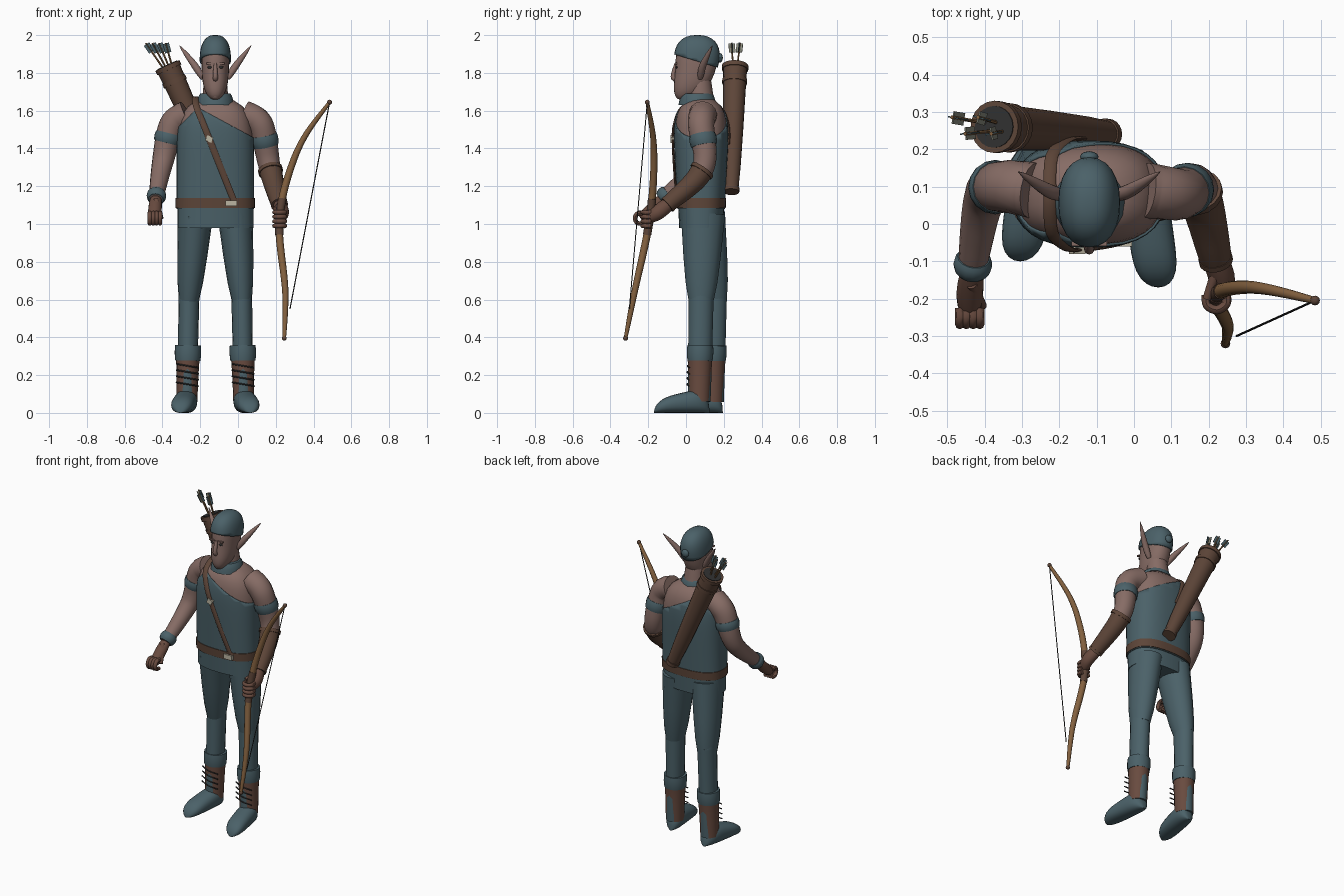
import bpy, bmesh
from math import sin, cos, pi, tau, sqrt, copysign, radians
from mathutils import Vector, Matrix

if "Cube" in bpy.data.objects:
    bpy.data.objects.remove(bpy.data.objects["Cube"])


def material(name, *rgb):
    mat = bpy.data.materials.new(name)
    mat.use_nodes = True
    mat.diffuse_color = (*rgb, 1)
    mat.node_tree.nodes["Principled BSDF"].inputs["Base Color"].default_value = (*rgb, 1)
    return mat


cloth = material("teal cloth", .07, .12, .14)
skin = material("skin", .24, .15, .13)
leather = material("brown leather", .11, .06, .04)
hide = material("boot leather", .14, .07, .05)
wood = material("bow wood", .23, .12, .05)
dark = material("dark cord", .03, .03, .03)
metal = material("pale buckle", .5, .46, .36)
feather = material("grey feather", .24, .25, .2)

X, Y, Z = Matrix.Identity(3)
MID = Vector((-.12, 0, 0))          # the body stands left of the bow's side
SIDES = (("left", 1), ("right", -1))


def finish(bm, name, mat):
    bmesh.ops.recalc_face_normals(bm, faces=bm.faces)
    mesh = bpy.data.meshes.new(name)
    bm.to_mesh(mesh)
    bm.free()
    mesh.materials.append(mat)
    mesh.shade_smooth()
    mesh.set_sharp_from_angle(angle=radians(45))
    ob = bpy.data.objects.new(name, mesh)
    bpy.context.scene.collection.objects.link(ob)
    return ob


def loft(name, rings, mat, sides=24, power=1):
    """Join rings given as (centre, half axis, half axis) and cap both ends."""
    bm = bmesh.new()
    loops = []
    for centre, u, v in rings:
        loop = []
        for k in range(sides):
            ca, sa = cos(tau * k / sides), sin(tau * k / sides)
            loop.append(bm.verts.new(centre + u * copysign(abs(ca) ** power, ca)
                                     + v * copysign(abs(sa) ** power, sa)))
        loops.append(loop)
    for a, b in zip(loops, loops[1:]):
        for k in range(sides):
            bm.faces.new((a[k - 1], a[k], b[k], b[k - 1]))
    bm.faces.new(loops[0])
    bm.faces.new(loops[-1])
    return finish(bm, name, mat)


def spline(points, steps=4):
    points = [Vector(p) for p in points]
    ends = [points[0]] + points + [points[-1]]
    path = []
    for p, q, r, s in zip(ends, ends[1:], ends[2:], ends[3:]):
        for i in range(steps):
            t = i / steps
            path.append((q * 2 + (r - p) * t + (p * 2 - q * 5 + r * 4 - s) * t ** 2
                         + (q * 3 - p - r * 3 + s) * t ** 3) / 2)
    return path + [points[-1]]


def limb(name, points, start, end, mat, bulge=0, flat=1, sides=16, ref=X):
    """Tapered tube on a smooth path, swollen in the middle, flat scales its depth."""
    path = spline(points)
    last = len(path) - 1
    rings = []
    for i, centre in enumerate(path):
        t = i / last
        along = (path[min(i + 1, last)] - path[max(i - 1, 0)]).normalized()
        u = (ref - along * ref.dot(along)).normalized()
        radius = start + (end - start) * t + bulge * sin(pi * t)
        rings.append((centre, u * radius, along.cross(u) * radius * flat))
    return loft(name, rings, mat, sides)


def cut(ob, point, normal):
    bm = bmesh.new()
    bm.from_mesh(ob.data)
    bmesh.ops.bisect_plane(bm, geom=bm.verts[:] + bm.edges[:] + bm.faces[:],
                           plane_co=point, plane_no=normal, clear_outer=True)
    bm.to_mesh(ob.data)
    bm.free()


def thicken(ob):
    ob.modifiers.new("thickness", 'SOLIDIFY').thickness = .008


def box(name, loc, size, mat, turn=Matrix.Identity(4)):
    bm = bmesh.new()
    bmesh.ops.create_cube(bm, size=1, matrix=Matrix.Translation(loc) @ turn @ Matrix.Diagonal((*size, 1)))
    return finish(bm, name, mat)


def ball(name, loc, size, mat):
    bm = bmesh.new()
    bmesh.ops.create_uvsphere(bm, u_segments=12, v_segments=8, radius=1,
                              matrix=Matrix.Translation(loc) @ Matrix.Diagonal((*size, 1)))
    return finish(bm, name, mat)


# Torso rule: a barrel that closes in at the shoulders
def girth(z):
    t = (z - 1.08) / .58
    narrow = sqrt(1 - .8 * t ** 8)
    return .2 * narrow, (.12 + .03 * t) * narrow


def trunk(name, low, high, grow, mat, steps=16):
    rings = []
    for i in range(steps + 1):
        z = low + (high - low) * i / steps
        wide, deep = girth(z)
        rings.append((MID + Y * .08 + Z * z, X * (wide + grow), Y * (deep + grow)))
    return loft(name, rings, mat, 32, .8)


def strap_point(z, side):
    """Point on the chest (-1) or back (1), on a diagonal from hip to shoulder."""
    x = -.02 - .4 * (z - 1.12)
    wide, deep = girth(z)
    reach = (1 - abs((x - MID.x) / wide) ** 2.5) ** .4
    return x, .08 + side * (deep * reach + .012), z


trunk("torso", 1.08, 1.66, 0, skin)
tunic = trunk("tunic", 1.08, 1.66, .006, cloth)
cut(tunic, (-.2, 0, 1.61), (.54, 0, 1))
cut(tunic, (-.2, 0, 1.63), (-1, 0, 1))
thicken(tunic)
trunk("hips", .98, 1.1, .001, cloth)
trunk("belt", 1.085, 1.137, .01, leather)
limb("neck", [MID + Y * .08 + Z * 1.62, MID + Y * .07 + Z * 1.8], .075, .055, skin)
limb("collar", [MID + Y * .06 + Z * 1.63, MID + Y * .06 + Z * 1.69], .1, .08, cloth, .004)

# Shoulder strap and buckles
front = [strap_point(1.12 + .1 * i, -1) for i in range(6)]
back = [strap_point(1.62 - .1 * i, 1) for i in range(3)]
limb("strap", front + [(-.225, .08, 1.67)] + back, .017, .017, leather, 0, .35, 8)
box("belt_buckle", (-.035, -.05, 1.11), (.06, .02, .03), metal)
box("strap_buckle", strap_point(1.45, -1), (.035, .024, .03), metal, Matrix.Rotation(.4, 4, 'Y'))


# Head rule: an egg with a narrow jaw and an upright face
def egg(name, grow, mat, steps=20):
    rings = []
    for i in range(steps + 1):
        h = (1 - cos(pi * i / steps)) / 2
        f = sqrt(1 - abs(2 * h - 1) ** 3)
        centre = MID + Y * (.06 - .075 * (1 - h) ** 3) + Z * (1.655 + (.335 + grow) * h)
        rings.append((centre, X * ((.066 + .012 * h) * f + grow), Y * ((.09 + .035 * h) * f + grow)))
    return loft(name, rings, mat, 24, .9)


egg("head", 0, skin)
hair = egg("hair", .01, cloth)
cut(hair, (0, -.07, 1.9), (0, -.3, -1))
thicken(hair)
ball("hair_knot", MID + Y * .18 + Z * 1.88, (.025, .015, .025), cloth)

# Face and long ears
limb("nose", [MID - Y * .053 + Z * 1.85, MID - Y * .068 + Z * 1.78, MID - Y * .05 + Z * 1.765],
     .007, .012, skin, .004)
box("mouth", MID - Y * .056 + Z * 1.73, (.04, .008, .006), hide)
ball("chin", MID - Y * .035 + Z * 1.68, (.025, .02, .02), skin)
for side, s in SIDES:
    ball(side + "_eye", MID + X * s * .03 - Y * .05 + Z * 1.83, (.013, .006, .007), dark)
    box(side + "_brow", MID + X * s * .03 - Y * .053 + Z * 1.85, (.036, .012, .009), skin)
    limb(side + "_ear", [MID + Vector((s * .065, .075, 1.77)), MID + Vector((s * .11, .09, 1.84)),
                         MID + Vector((s * .19, .14, 1.945))], .012, .001, skin, .012)

# Legs and boots, the right leg set further back
for side, s in SIDES:
    step_back = .035 * (1 - s)
    hip = MID + Vector((s * .105, .09, 1.05))
    knee = MID + Vector((s * .14, .08 + step_back, .6))
    ankle = MID + Vector((s * .15, .07 + step_back, .06))
    limb(side + "_thigh", [hip, knee], .094, .054, cloth, .005, 1.25)
    limb(side + "_shin", [knee + Z * .04, knee, ankle], .056, .05, cloth, .002, 1.2)
    limb(side + "_boot", [knee.lerp(ankle, .55), ankle], .064, .055, hide, -.002, 1.05)
    limb(side + "_boot_cuff", [knee.lerp(ankle, .45), knee.lerp(ankle, .6)], .068, .066, cloth, .003)
    # Shoe: rounded at heel and toe, lower towards the toe, turned outward
    heel = MID + Vector((s * .145, .125 + step_back, 0))
    toe = heel + Vector((s * .04, -.295, 0))
    shoe = []
    for i in range(17):
        t = (1 - cos(pi * i / 16)) / 2
        full = sqrt(1 - abs(2 * t - 1) ** 4) + .01
        tall = (.07 - .035 * t) * full
        shoe.append((heel.lerp(toe, t) + Z * tall, X * .06 * full, Z * tall))
    loft(side + "_shoe", shoe, cloth, 20, .85)
    for i in range(4):
        mid = knee.lerp(ankle, .65 + .06 * i) - Y * .066
        limb(side + "_lace_" + str(i), [mid + Vector((-.06, .02, .01)), mid, mid + Vector((.06, .01, -.01))],
             .004, .004, dark, sides=6, ref=Z)

# Arms, with the bands following the same paths
left_arm = spline([(.03, .09, 1.58), (.12, .08, 1.52), (.17, .09, 1.29), (.22, -.1, 1.1)])
right_arm = spline([(-.27, .09, 1.58), (-.35, .1, 1.52), (-.4, .07, 1.32), (-.435, -.13, 1.13)])
for side, arm in (("left", left_arm), ("right", right_arm)):
    limb(side + "_arm", arm, .075, .035, skin, .009)
    limb(side + "_armband", arm[5:7], .069, .067, cloth, .005)
limb("bracer", left_arm[8:], .062, .042, leather)
for name, a, b in (("upper", left_arm[8], left_arm[9]), ("lower", left_arm[12], left_arm[11])):
    radius = .066 if name == "upper" else .046
    limb("bracer_rim_" + name, [a, a.lerp(b, .3)], radius, radius, leather)
limb("wrist_cuff", right_arm[11:], .044, .04, cloth, .01)

# Gloved fists: palms, then fingers bent as arcs
grip = Vector((.22, -.2, 1.03))
knuckles = Vector((-.44, -.24, 1.03))
limb("left_palm", [left_arm[-1], grip + Vector((.015, .05, .03)), grip], .034, .025, hide, .006, 1.1)
limb("right_palm", [right_arm[-1], knuckles + Vector((0, .05, .04)), knuckles], .03, .025, hide, .008, .9)


def finger(name, centre, u, v, ref):
    arc = [centre + (u * cos(a) + v * sin(a)) * .03 for a in (-.5, .5, 1.5, 2.5, 3.5)]
    limb(name, arc, .013, .011, hide, sides=8, ref=ref)


for i in range(4):
    finger("left_finger_" + str(i), grip + Z * (.024 * i - .04), X, -Y, Z)
    finger("right_finger_" + str(i), knuckles + X * (.018 * i - .027), Z, -Y, X)
limb("left_thumb", [left_arm[-1] - Y * .03, grip + Vector((-.025, 0, .05))], .015, .011, hide)
limb("right_thumb", [right_arm[-1] - Y * .03, knuckles + Vector((.035, .02, 0))], .015, .011, hide)

# Bow, grip and string
upper_tip, lower_tip = Vector((.485, -.205, 1.645)), Vector((.245, -.32, .395))
bow = spline([upper_tip, (.32, -.17, 1.4), (.22, -.19, 1.04), (.25, -.27, .65), lower_tip])
limb("bow", bow, .009, .009, wood, .011, sides=12)
limb("bow_grip", bow[7:10], .022, .022, leather, sides=12)
limb("bow_string", [upper_tip, (.275, -.3, .55)], .003, .003, dark, sides=6)
for name, tip in (("upper", upper_tip), ("lower", lower_tip)):
    ball(name + "_bow_tip", tip, (.013, .013, .013), leather)

# Quiver on a slanted axis
base, top = Vector((-.07, .24, 1.17)), Vector((-.37, .26, 1.83))
axis = (top - base).normalized()
limb("quiver", [base, top], .036, .064, leather, .003, sides=20)
for name, t, radius in (("bottom", 0, .042), ("middle", .87, .066), ("top", .98, .07)):
    rim = base.lerp(top, t)
    limb("quiver_rim_" + name, [rim, rim + axis * .024], radius, radius, leather, sides=20)
limb("quiver_opening", [top, top + axis * .013], .056, .056, dark, sides=20)

# Arrows fanning out, with crossed feathers
for i in range(4):
    spread = X * (.035 * i - .06) + Y * .022 * (-1) ** i
    tip = top + axis * .14 + spread
    start = top + spread * .5
    limb("arrow_" + str(i), [start, tip], .005, .005, wood, sides=6)
    turn = (tip - start).to_track_quat('Z', 'Y').to_matrix().to_4x4()
    for name, mat, angle in (("grey", feather, 0), ("teal", cloth, pi / 2)):
        box("arrow_feather_" + name + str(i), start.lerp(tip, .8), (.034, .004, .05), mat,
            turn @ Matrix.Rotation(angle, 4, 'Z'))
